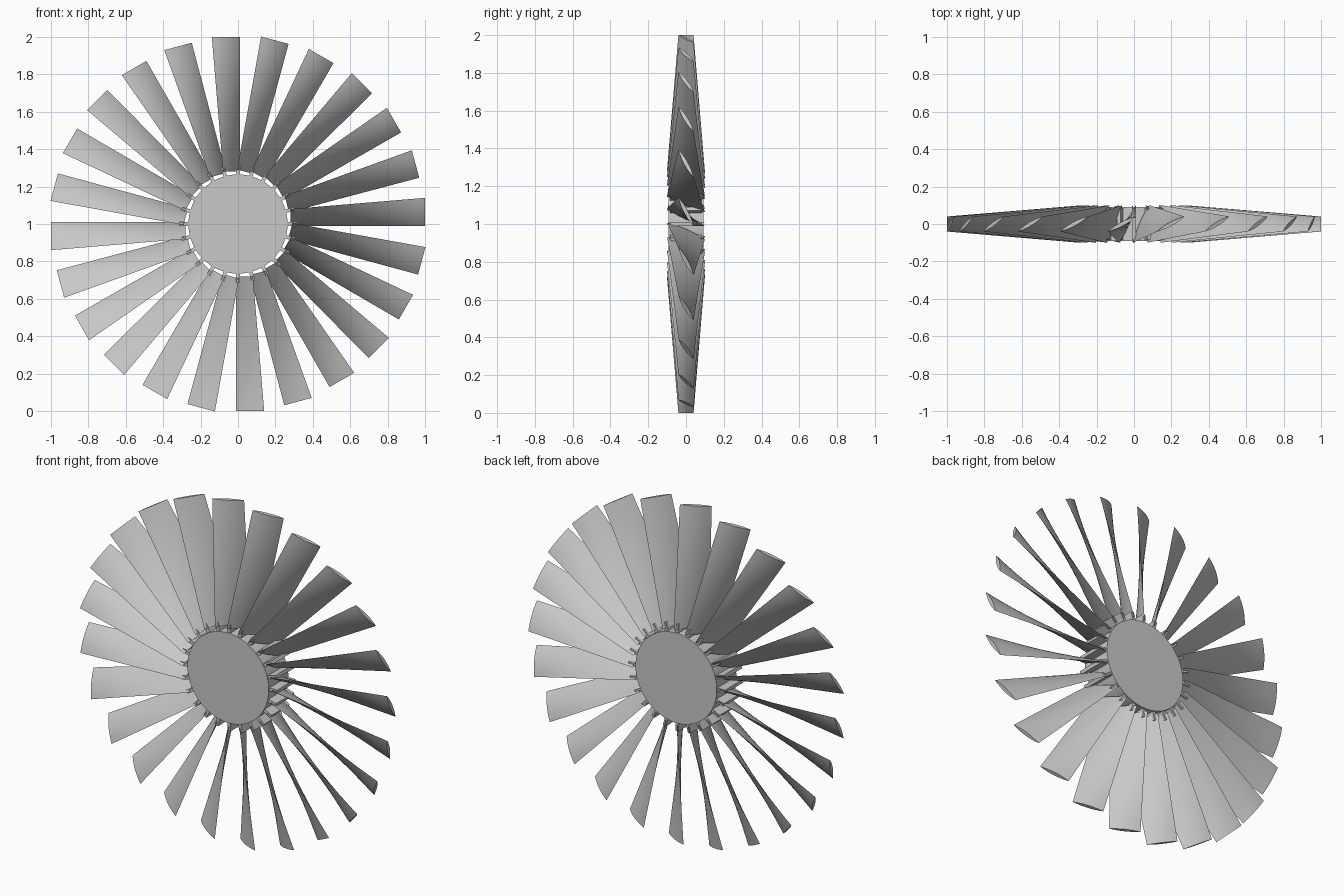
import bpy, bmesh, math
from mathutils import Matrix, Vector

if "Cube" in bpy.data.objects:
    bpy.data.objects.remove(bpy.data.objects["Cube"], do_unlink=True)

BLADES = 24
AXLE = Vector((0, 0, 1))

grey = bpy.data.materials.new("plain_grey")
grey.use_nodes = True
grey.diffuse_color = (0.58, 0.58, 0.58, 1)
grey.node_tree.nodes["Principled BSDF"].inputs["Base Color"].default_value = grey.diffuse_color


def make_object(name, bm, angle=35):
    bmesh.ops.recalc_face_normals(bm, faces=bm.faces)
    mesh = bpy.data.meshes.new(name)
    bm.to_mesh(mesh)
    bm.free()
    mesh.materials.append(grey)
    obj = bpy.data.objects.new(name, mesh)
    obj.location = AXLE
    bpy.context.collection.objects.link(obj)
    bpy.ops.object.select_all(action="DESELECT")
    obj.select_set(True)
    bpy.context.view_layer.objects.active = obj
    bpy.ops.object.shade_smooth_by_angle(angle=math.radians(angle))
    return obj


def section(front, back, thickness, height, steps=8):
    """Lens-shaped blade outline between its front and back edges."""
    a, b = Vector((*front, height)), Vector((*back, height))
    chord = b - a
    normal = Vector((chord.y, -chord.x, 0)).normalized()
    points = []
    for i in range(2 * steps):
        s = i / steps if i <= steps else 2 - i / steps
        side = 1 if i <= steps else -1
        bulge = side * thickness * 2 * s * (1 - s)
        points.append(a + chord * s + normal * bulge)
    return points


# Hub drum
bm = bmesh.new()
bmesh.ops.create_cone(bm, cap_ends=True, segments=72, radius1=0.265, radius2=0.265,
                      depth=0.184, matrix=Matrix.Rotation(math.pi / 2, 4, "X"))
make_object("hub", bm)

# One twisted blade, lofted from root to tip
blade = bmesh.new()
rings = []
levels = 10
for i in range(levels + 1):
    f = i / levels
    front = Vector((-0.08, -0.1)).lerp(Vector((-0.14, -0.04)), f)
    back = Vector((0.01, 0.1)).lerp(Vector((0.012, 0.04)), f)
    points = section(front, back, 0.022, 0.28 + 0.72 * f)
    rings.append([blade.verts.new(p) for p in points])
for lower, upper in zip(rings, rings[1:]):
    for i in range(len(lower)):
        j = (i + 1) % len(lower)
        blade.faces.new((lower[i], lower[j], upper[j], upper[i]))
blade.faces.new(rings[0])
blade.faces.new(rings[-1])

# Short stem that joins the blade to the hub
stem = bmesh.new()
bmesh.ops.create_cube(stem, size=1, matrix=Matrix.Translation((0, 0, 0.28))
                      @ Matrix.Diagonal((0.02, 0.17, 0.07, 1)))


# Repeat blade and stem round the axle
def ring_of(source, name):
    base = source.verts[:] + source.edges[:] + source.faces[:]
    for k in range(1, BLADES):
        copy = bmesh.ops.duplicate(source, geom=base)["geom"]
        verts = [g for g in copy if isinstance(g, bmesh.types.BMVert)]
        bmesh.ops.rotate(source, verts=verts, cent=(0, 0, 0),
                         matrix=Matrix.Rotation(math.tau * k / BLADES, 3, "Y"))
    make_object(name, source)


ring_of(blade, "fan_blades")
ring_of(stem, "blade_stems")
